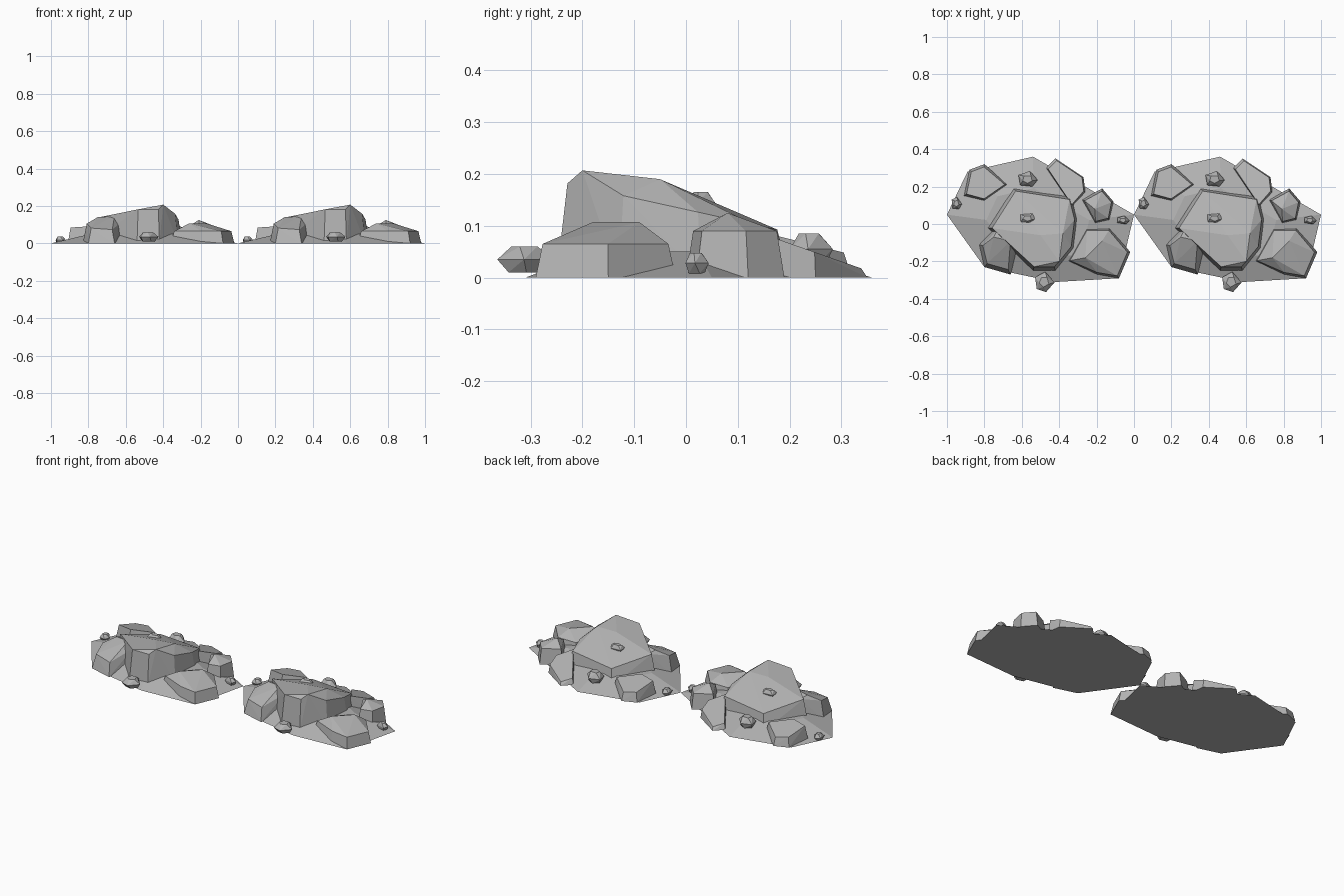
import bpy, bmesh, math, random
from mathutils import Vector

random.seed(4)

if "Cube" in bpy.data.objects:
    bpy.data.objects.remove(bpy.data.objects["Cube"])

stone = bpy.data.materials.new("stone_grey")
stone.use_nodes = True
grey = (0.45, 0.45, 0.45, 1)
stone.diffuse_color = grey
bsdf = next(n for n in stone.node_tree.nodes if n.type == 'BSDF_PRINCIPLED')
bsdf.inputs["Base Color"].default_value = grey
bsdf.inputs["Roughness"].default_value = 0.9


def hull(name, points):
    """Faceted stone: convex hull of its corners, placed once in each heap."""
    bm = bmesh.new()
    for point in points:
        bm.verts.new(point)
    result = bmesh.ops.convex_hull(bm, input=bm.verts)
    inner = {item for item in result["geom_interior"] + result["geom_unused"]
             if isinstance(item, bmesh.types.BMVert)}
    bmesh.ops.delete(bm, geom=list(inner), context='VERTS')
    bmesh.ops.dissolve_limit(bm, angle_limit=math.radians(2),
                             verts=bm.verts, edges=bm.edges)
    bmesh.ops.recalc_face_normals(bm, faces=bm.faces)
    mesh = bpy.data.meshes.new(name)
    bm.to_mesh(mesh)
    bm.free()
    mesh.materials.append(stone)
    for side, offset in (("right", -0.5), ("left", 0.5)):
        part = bpy.data.objects.new(f"{side}_heap_{name}", mesh)
        part.location.x = offset
        bpy.context.collection.objects.link(part)


def boulder(name, outline, height, tilt=0, inset=0.9, peaks=()):
    """Stone on a ground outline; its inset top tilts along y and may have peaks."""
    foot = [Vector((x, y, 0)) for x, y in outline]
    middle = sum(foot, Vector()) / len(foot)
    crown = []
    for corner in foot:
        top = middle.lerp(corner, inset)
        top.z = height + tilt * (top.y - middle.y)
        crown.append(top)
    hull(name, foot + crown + [Vector(peak) for peak in peaks])


def pebble(name, centre, width, depth, height):
    """Small irregular stone from three jittered rings of corners."""
    corners = []
    for level, radius in ((-1, 0.65), (0, 1), (1, 0.5)):
        for step in range(5):
            angle = math.tau * (step + random.uniform(-0.2, 0.2)) / 5 + level
            ring = Vector((math.cos(angle) * radius * width,
                           math.sin(angle) * radius * depth, level * height))
            corners.append(Vector(centre) + ring)
    hull(name, corners)


# Low sloping ground slab
boulder("ground_slab",
        [(.42, -.29), (.5, .05), (-.04, .36), (-.39, .28),
         (-.5, .05), (-.3, -.23), (.08, -.31)],
        height=.05, inset=.55)

# Large centre stone, high at the front and sloping to the back
boulder("centre_boulder",
        [(-.15, .2), (.17, .15), (.2, .03), (.18, -.13),
         (.08, -.25), (-.04, -.25), (-.29, -.02)],
        height=.14, tilt=-.22,
        peaks=[(.1, -.2, .207), (.12, -.05, .19), (0, -.06, .185)])

# Front stones
boulder("front_right_boulder",
        [(-.33, -.11), (-.23, 0), (-.1, -.08), (-.16, -.27), (-.3, -.23)],
        height=.1, tilt=.25, inset=.8,
        peaks=[(-.25, -.07, .14), (-.16, -.09, .145)])
boulder("front_left_boulder",
        [(.14, -.2), (.24, -.02), (.37, -.02), (.48, -.15), (.42, -.29), (.3, -.27)],
        height=.065, peaks=[(.24, -.18, .107), (.33, -.09, .107)])

# Side and back stones
boulder("left_boulder",
        [(.22, .13), (.33, .19), (.39, .12), (.37, .02), (.29, 0)],
        height=.09, inset=.85, peaks=[(.29, .08, .125)])
boulder("back_left_slab",
        [(.03, .3), (.08, .35), (.23, .25), (.24, .17), (.17, .09)],
        height=.055, tilt=-.35)
boulder("back_right_slab",
        [(-.41, .15), (-.38, .29), (-.3, .32), (-.17, .21), (-.3, .12)],
        height=.07, tilt=-.25, inset=.85)

# Scattered pebbles
pebble("front_pebble", (.02, -.31, .035), .055, .055, .025)
pebble("back_pebble", (-.07, .24, .055), .055, .045, .03)
pebble("right_pebble", (-.45, .11, .018), .03, .035, .018)
pebble("left_pebble", (.44, .02, .028), .035, .025, .02)
pebble("top_pebble", (-.07, .03, .145), .05, .03, .02)
